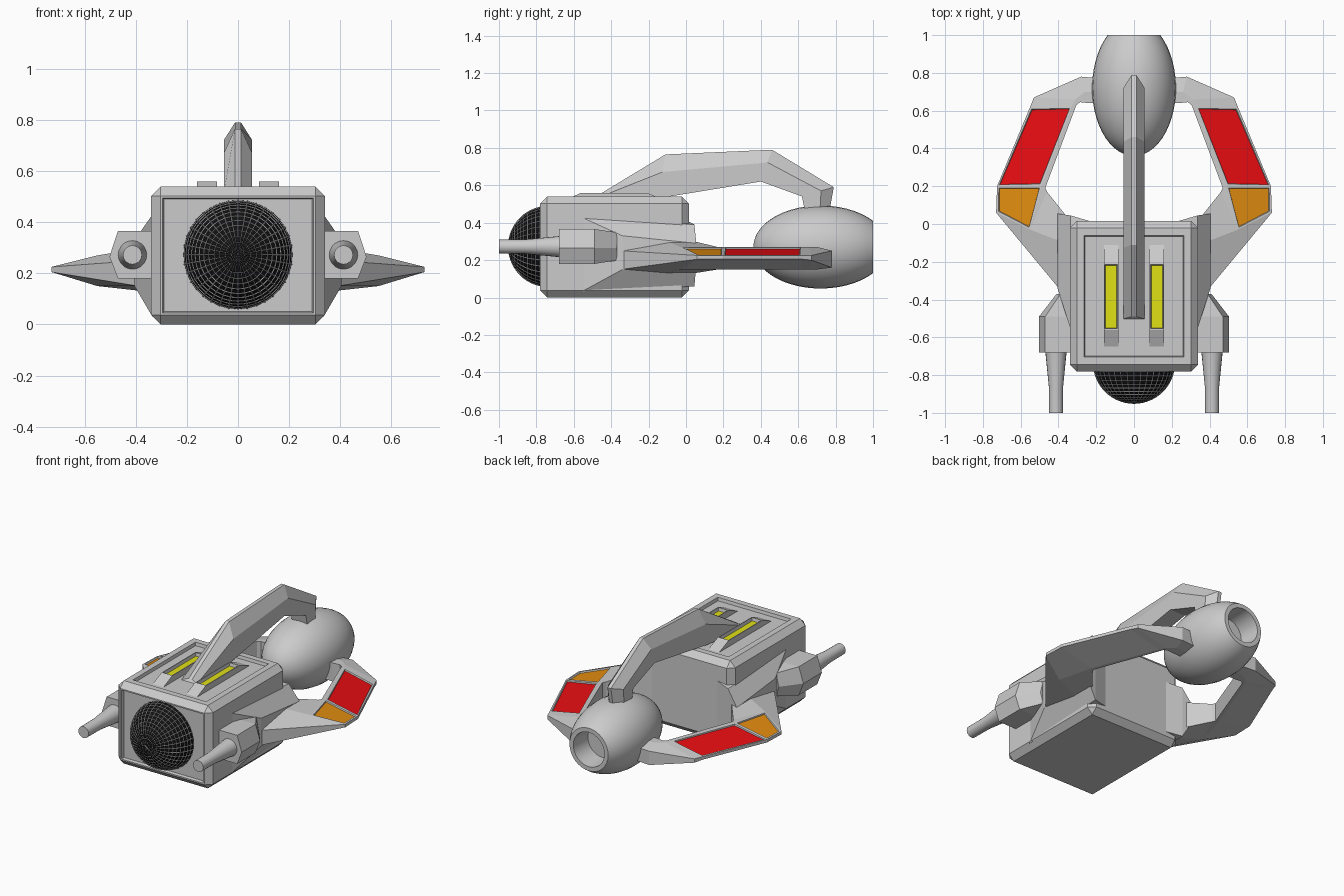
import bpy, bmesh, math
from mathutils import Vector, Matrix

if "Cube" in bpy.data.objects:
    bpy.data.objects.remove(bpy.data.objects["Cube"])


def colour(name, r, g, b):
    m = bpy.data.materials.new(name)
    m.diffuse_color = (r, g, b, 1)
    m.use_nodes = True
    m.node_tree.nodes["Principled BSDF"].inputs["Base Color"].default_value = m.diffuse_color
    return m


GREY = colour("hull grey", 0.6, 0.6, 0.6)
RED = colour("panel red", 0.8, 0.004, 0.006)
ORANGE = colour("panel orange", 0.75, 0.26, 0.005)
YELLOW = colour("vent yellow", 0.75, 0.75, 0.008)
BLACK = colour("lens black", 0.006, 0.006, 0.006)


def finish(bm, name, mats=(GREY,), mirror=False, smooth=False):
    ob = bpy.data.objects.new(name, bpy.data.meshes.new(name))
    bm.to_mesh(ob.data)
    bm.free()
    bpy.context.collection.objects.link(ob)
    for m in mats:
        ob.data.materials.append(m)
    if mirror:
        ob.modifiers.new("Mirror", 'MIRROR').use_mirror_merge = False
    if smooth:
        bpy.ops.object.select_all(action='DESELECT')
        ob.select_set(True)
        bpy.context.view_layer.objects.active = ob
        bpy.ops.object.shade_smooth_by_angle(angle=math.radians(35))
    return ob


def loft(sections):
    """Skin matching point loops; returns the bmesh and faces[section][side]."""
    bm = bmesh.new()
    rows = [[bm.verts.new(p) for p in s] for s in sections]
    n = len(rows[0])
    grid = [[bm.faces.new((a[j], a[(j + 1) % n], b[(j + 1) % n], b[j]))
             for j in range(n)] for a, b in zip(rows, rows[1:])]
    bm.faces.new(rows[0])
    bm.faces.new(rows[-1])
    bmesh.ops.recalc_face_normals(bm, faces=bm.faces)
    return bm, grid


def revolve(profile, x, z, n):
    """Round part along y from (y, radius) pairs."""
    return loft([[(x + r * math.cos(2 * math.pi * k / n), y,
                   z + r * math.sin(2 * math.pi * k / n)) for k in range(n)]
                 for y, r in profile])[0]


def box(x0, x1, y0, y1, z0, z1):
    bm = bmesh.new()
    bmesh.ops.create_cube(bm, size=1)
    for v in bm.verts:
        v.co = ((x0, x1)[v.co.x > 0], (y0, y1)[v.co.y > 0], (z0, z1)[v.co.z > 0])
    return bm


def recess(bm, direction, border, depth):
    """Flat border, then a sunken floor on the face pointing in a direction."""
    d = Vector(direction)
    bm.normal_update()
    f = max((f for f in bm.faces if f.normal.dot(d) > 0.99), key=lambda f: f.calc_area())
    bmesh.ops.inset_individual(bm, faces=[f], thickness=border, depth=0)
    bmesh.ops.inset_individual(bm, faces=[f], thickness=0.006, depth=-depth)
    return f


# Chamfered main hull with sunken top tray and sunken front
bm = box(-0.34, 0.34, -0.78, 0.015, 0, 0.54)
bmesh.ops.bevel(bm, geom=bm.edges[:], offset=0.037, segments=1, affect='EDGES')
recess(bm, (0, 0, 1), 0.055, 0.02)
recess(bm, (0, -1, 0), 0.012, 0.02)
finish(bm, "hull")

# Swollen hull sides that carry the wings
flank = [(0.20, -0.56, 0.005, 0.04, 0.45), (0.335, -0.56, 0.045, 0.03, 0.43),
         (0.405, -0.34, 0.055, 0.15, 0.33)]
bm, _ = loft([[(x, y0, z0), (x, y1, z0 + 0.03), (x, y1, z1 - 0.04), (x, y0, z1)]
              for x, y0, y1, z0, z1 in flank])
finish(bm, "wing_root", mirror=True)

# Wings: inner xy, ridge xy, outer xy, inner top/bottom, outer top/bottom
stations = [
    (0.36, 0.045, 0.37, -0.10, 0.39, -0.35, 0.30, 0.13, 0.25, 0.15),
    (0.46, 0.17, 0.55, -0.03, 0.73, 0.06, 0.27, 0.15, 0.225, 0.205),
    (0.47, 0.19, 0.49, 0.20, 0.725, 0.20, 0.27, 0.15, 0.225, 0.205),
    (0.305, 0.63, 0.33, 0.62, 0.55, 0.62, 0.27, 0.15, 0.225, 0.205),
    (0.285, 0.645, 0.31, 0.66, 0.53, 0.67, 0.27, 0.15, 0.225, 0.20),
    (0.24, 0.64, 0.26, 0.70, 0.28, 0.78, 0.27, 0.15, 0.25, 0.16),
    (0.12, 0.64, 0.12, 0.70, 0.12, 0.765, 0.27, 0.15, 0.25, 0.16)]
bm, grid = loft([[(ix, iy, b), (ix, iy, t), (rx, ry, t), (ox, oy, ot), (ox, oy, ob), (rx, ry, b)]
                 for ix, iy, rx, ry, ox, oy, t, b, ot, ob in stations])
# Sunken coloured panels on the sloping top
for row, mat in ((1, 2), (2, 1)):
    f = grid[row][2]
    bmesh.ops.inset_individual(bm, faces=[f], thickness=0.014, depth=0)
    bmesh.ops.inset_individual(bm, faces=[f], thickness=0.004, depth=-0.008)
    f.material_index = mat
finish(bm, "wing", (GREY, RED, ORANGE), mirror=True)

# Rear engine pod with open nozzle
prof = [(0.72 - 0.36 * math.cos(a), max(0.222 * math.sin(a), 0.002))
        for a in (math.radians(141.1) * k / 20 for k in range(21))]
finish(revolve(prof + [(1.0, 0.112), (0.86, 0.105)], 0, 0.27, 32), "engine", smooth=True)

# Arched spine from hull top to engine: bottom y,z and top y,z
spine = [(-0.52, 0.50, -0.49, 0.535), (-0.15, 0.53, -0.11, 0.765), (0.40, 0.62, 0.46, 0.79),
         (0.62, 0.54, 0.79, 0.59), (0.64, 0.44, 0.765, 0.45)]
secs = []
for yb, zb, yt, zt in spine:
    ys, zs = yb + 0.6 * (yt - yb), zb + 0.6 * (zt - zb)
    secs.append([(-0.055, yb, zb), (-0.055, ys, zs), (-0.012, yt, zt),
                 (0.012, yt, zt), (0.055, ys, zs), (0.055, yb, zb)])
finish(loft(secs)[0], "spine")

# Raised vents on the hull top with a yellow strip
bm, _ = loft([[(x, -0.66, 0.515), (x, -0.56, 0.56), (x, -0.21, 0.56), (x, -0.10, 0.515)]
              for x in (0.082, 0.16)])
recess(bm, (0, 0, 1), 0.008, 0.02).material_index = 1
finish(bm, "top_vent", (GREY, YELLOW), mirror=True)

# Gun pods: y, inner x, shoulder x, outer x, half height
pod = [(-0.68, 0.32, 0.47, 0.503, 0.093), (-0.49, 0.32, 0.47, 0.503, 0.093),
       (-0.37, 0.32, 0.39, 0.41, 0.075)]
bm, _ = loft([[(a, y, 0.273 - h), (b, y, 0.273 - h), (c, y, 0.265),
               (b, y, 0.273 + h), (a, y, 0.273 + h)] for y, a, b, c, h in pod])
finish(bm, "gun_pod", mirror=True)

# Gun barrels
finish(revolve([(-1.0, 0.037), (-0.86, 0.038), (-0.67, 0.057)], 0.413, 0.272, 20),
       "gun_barrel", mirror=True, smooth=True)

# Front ball with a grid of grey bars around sunken black cells
bm = bmesh.new()
bmesh.ops.create_uvsphere(bm, u_segments=36, v_segments=28, radius=0.218,
                          matrix=Matrix.Translation((0, -0.734, 0.273))
                          @ Matrix.Rotation(math.pi / 2, 4, 'X'))
bmesh.ops.delete(bm, geom=[v for v in bm.verts if v.co.y > -0.70], context='VERTS')
bmesh.ops.recalc_face_normals(bm, faces=bm.faces)
if sum(f.normal.dot(f.calc_center_median() - Vector((0, -0.734, 0.273))) for f in bm.faces) < 0:
    bmesh.ops.reverse_faces(bm, faces=bm.faces[:])
for f in bm.faces[:]:
    t = min(0.0045, 0.16 * min(e.calc_length() for e in f.edges))
    bmesh.ops.inset_individual(bm, faces=[f], thickness=t, depth=-t * 0.8)
    f.material_index = 1
finish(bm, "front_ball", (GREY, BLACK))
